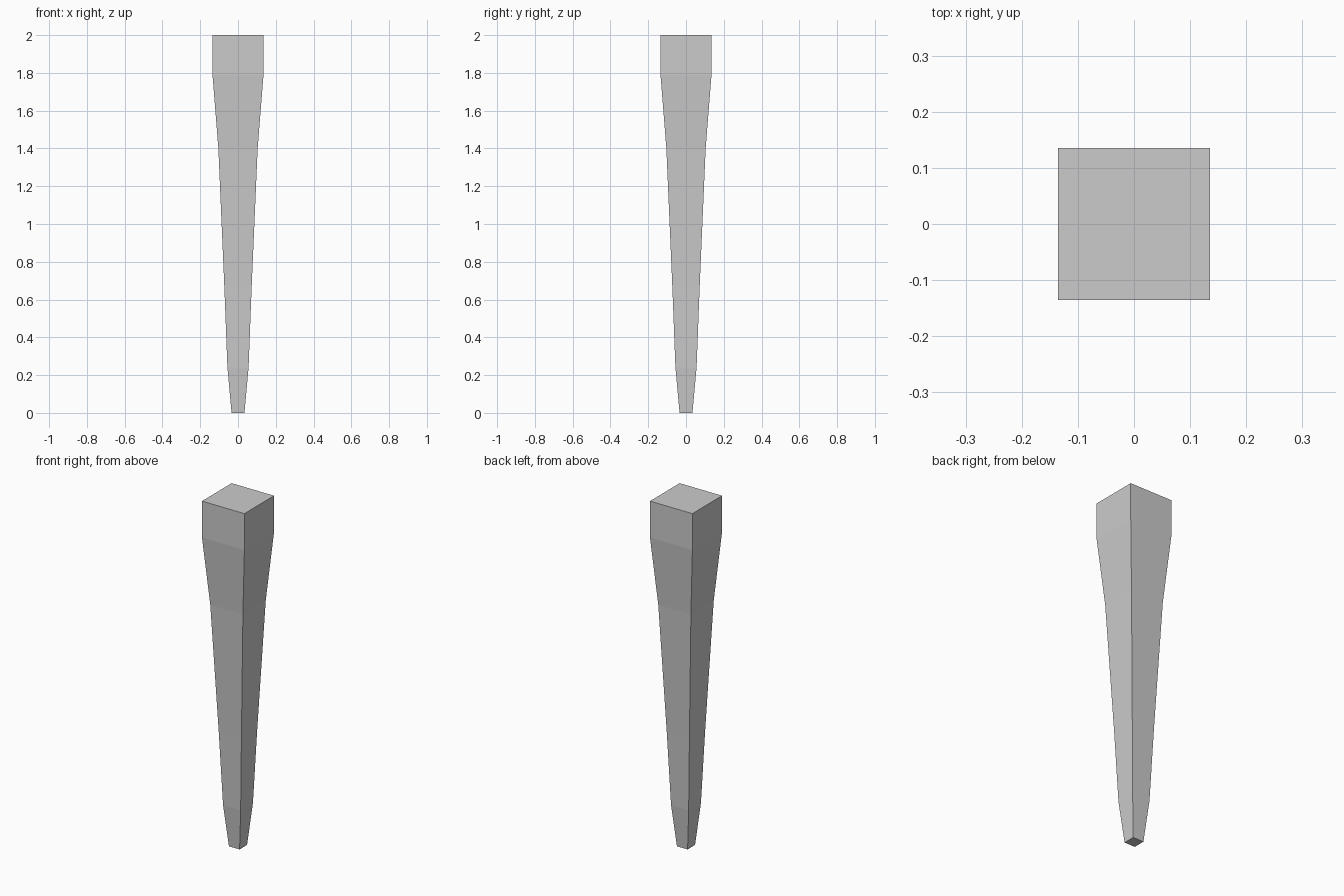
import bpy, bmesh

if "Cube" in bpy.data.objects:
    bpy.data.objects.remove(bpy.data.objects["Cube"])

# Tapered square leg: (height, half width) of each section
profile = [(0.0, 0.034), (0.24, 0.056), (0.66, 0.072),
           (1.40, 0.104), (1.79, 0.135), (2.0, 0.135)]

bm = bmesh.new()
rings = [[bm.verts.new((sx * r, sy * r, z))
          for sx, sy in ((-1, -1), (1, -1), (1, 1), (-1, 1))]
         for z, r in profile]

# Side faces between neighbouring sections
for low, high in zip(rings, rings[1:]):
    for i in range(4):
        j = (i + 1) % 4
        bm.faces.new((low[i], low[j], high[j], high[i]))

# Foot and top caps
bm.faces.new(rings[0][::-1])
bm.faces.new(rings[-1])

mesh = bpy.data.meshes.new("tapered_leg")
bm.to_mesh(mesh)
bm.free()
leg = bpy.data.objects.new("tapered_leg", mesh)
bpy.context.collection.objects.link(leg)
